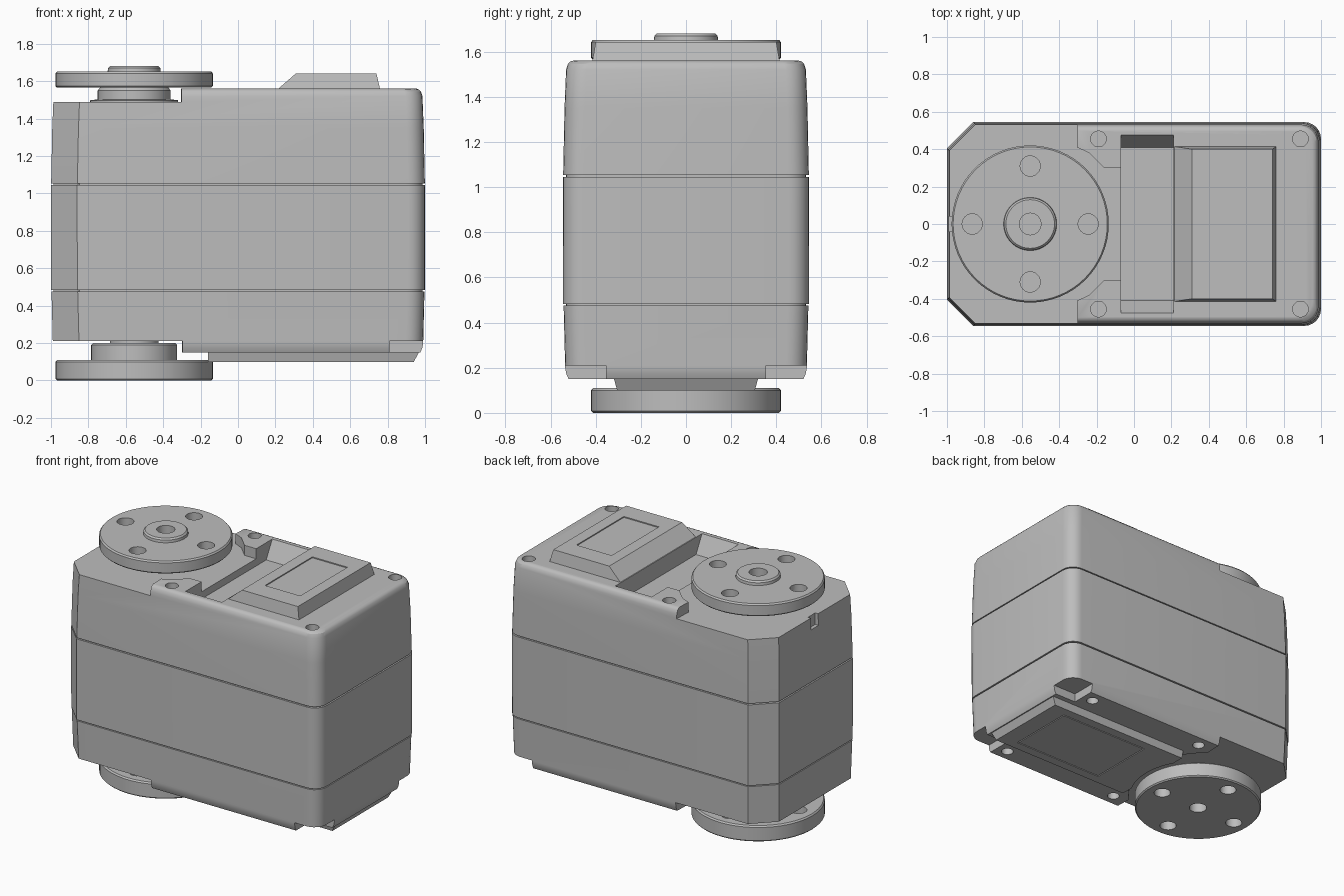
import bpy, bmesh
from math import pi, cos, sin, radians

old = bpy.data.objects.get("Cube")
if old:
    bpy.data.objects.remove(old, do_unlink=True)

# one light grey for everything
grey = bpy.data.materials.new("light_grey")
grey.use_nodes = True
COLOUR = (0.51, 0.51, 0.51, 1)
grey.diffuse_color = COLOUR
grey.node_tree.nodes["Principled BSDF"].inputs["Base Color"].default_value = COLOUR

AXIS_X = -0.555   # shared axis of both output discs


def loft(name, rings):
    """Closed solid through rings of equal point count, bottom to top."""
    bm = bmesh.new()
    loops = [[bm.verts.new(p) for p in ring] for ring in rings]
    n = len(loops[0])
    bm.faces.new(loops[0][::-1])
    bm.faces.new(loops[-1])
    for a, b in zip(loops, loops[1:]):
        for i in range(n):
            j = (i + 1) % n
            bm.faces.new((a[i], a[j], b[j], b[i]))
    bmesh.ops.recalc_face_normals(bm, faces=bm.faces)
    mesh = bpy.data.meshes.new(name)
    bm.to_mesh(mesh)
    bm.free()
    obj = bpy.data.objects.new(name, mesh)
    bpy.context.collection.objects.link(obj)
    mesh.materials.append(grey)
    return obj


def turned(name, x, y, profile, sides=64):
    """Round part from (radius, z) pairs."""
    return loft(name, [[(x + r * cos(2 * pi * i / sides), y + r * sin(2 * pi * i / sides), z)
                        for i in range(sides)] for r, z in profile])


def block(name, low, z0, high, z1):
    """Tapered block; low and high are (x0, x1, half width)."""
    return loft(name, [[(a, -w, z), (b, -w, z), (b, w, z), (a, w, z)]
                       for (a, b, w), z in ((low, z0), (high, z1))])


def prism(name, half, z0, z1):
    """Prism from a half outline mirrored in y."""
    pts = half + [(x, -y) for x, y in reversed(half)]
    return loft(name, [[(x, y, z) for x, y in pts] for z in (z0, z1)])


def cut(obj, cutters):
    for c in cutters:
        c.hide_render = True
        mod = obj.modifiers.new("cut", "BOOLEAN")
        mod.operation, mod.solver, mod.object = "DIFFERENCE", "EXACT", c
        bpy.context.view_layer.objects.active = obj
        bpy.ops.object.modifier_apply(modifier=mod.name)
        bpy.data.objects.remove(c, do_unlink=True)


def case_ring(z, inset):
    """Case outline: chamfered at -x, rounded at +x."""
    x, y, r, c = 1 - inset, 0.545 - inset, 0.09, 0.14
    pts = [(-x, -y + c), (-x + c, -y)]
    for cx, cy, start in ((x - r, -y + r, -90), (x - r, y - r, 0)):
        for i in range(7):
            a = radians(start + 15 * i)
            pts.append((cx + r * cos(a), cy + r * sin(a)))
    pts += [(-x + c, y), (-x, y - c)]
    return [(px, py, z) for px, py in pts]


def case(name, levels):
    return loft(name, [case_ring(z, inset) for z, inset in levels])


# three stacked case shells with fine seams over a core
lower = case("lower_case", [(0.15, 0.025), (0.175, 0.014), (0.20, 0.01), (0.475, 0.003)])
middle = case("middle_case", [(0.483, 0.001), (1.045, 0)])
upper = case("upper_case", [(1.053, 0.001), (1.35, 0.007), (1.52, 0.014),
                            (1.545, 0.022), (1.555, 0.032), (1.56, 0.045)])
core = case("seam_core", [(0.4, 0.013), (1.15, 0.013)])

# upper case: disc deck, cross channel, rear slot and screw holes
deck = [(-1.3, 0.7), (-0.295, 0.7), (-0.305, 0.41), (-0.24, 0.38),
        (-0.16, 0.30), (-0.05, 0.30)]
screw_holes = [(x, s * 0.455) for x in (-0.19, 0.89) for s in (-1, 1)]
cut(upper, [prism("deck_cutter", deck, 1.49, 1.7),
            block("channel_cutter", (-0.07, 0.21, 0.41), 1.44, (-0.07, 0.21, 0.49), 1.585),
            block("slot_cutter", (-1.1, -0.965, 0.04), 1.41, (-1.1, -0.965, 0.04), 1.6)]
    + [turned("hole_cutter", x, y, [(0.042, 1.5), (0.042, 1.7)], 24) for x, y in screw_holes])

# raised cover with a sunken label panel
cover = block("raised_cover", (0.21, 0.76, 0.415), 1.555, (0.31, 0.74, 0.40), 1.642)
cut(cover, [block("label_cutter", (0.39, 0.66, 0.26), 1.635, (0.39, 0.66, 0.26), 1.7)])

# lower case: disc clearance, notched corners and screw holes
lower_deck = [(-1.3, 0.7), (-0.29, 0.7), (-0.30, 0.41), (-0.22, 0.32), (-0.14, 0.2)]
bottom_holes = [(x, s * 0.44) for x in (-0.19, 0.73) for s in (-1, 1)]
corners = []
for s in (-1, 1):
    corner = block("corner_cutter", (0.81, 1.2, 0.2), 0.05, (0.81, 1.2, 0.2), 0.21)
    corner.location.y = s * 0.555
    corners.append(corner)
bpy.context.view_layer.update()
cut(lower, [prism("lower_deck_cutter", lower_deck, 0.0, 0.212)] + corners
    + [turned("hole_cutter", x, y, [(0.04, 0.1), (0.04, 0.22)], 24) for x, y in bottom_holes])

# bottom cover plate, curved around the disc, with an outlined panel
plate = block("bottom_plate", (-0.16, 0.94, 0.305), 0.10, (-0.16, 0.97, 0.32), 0.155)
cut(plate, [turned("disc_clearance", AXIS_X, 0, [(0.45, 0.0), (0.45, 0.3)]),
            block("panel_cutter", (0.11, 0.81, 0.24), 0.05, (0.11, 0.81, 0.24), 0.107)])
panel = block("bottom_panel", (0.117, 0.803, 0.233), 0.10, (0.117, 0.803, 0.233), 0.12)


def output_disc(name, profile, bore):
    """Disc with four bolt holes and a centre bore (z0, z1)."""
    disc = turned(name, AXIS_X, 0, profile)
    z0, z1 = profile[0][1] - 0.05, profile[-1][1] + 0.05
    holes = [turned("bolt_cutter", AXIS_X + 0.31 * cos(k * pi / 2), 0.31 * sin(k * pi / 2),
                    [(0.054, z0), (0.054, z1)], 24) for k in range(4)]
    holes.append(turned("bore_cutter", AXIS_X, 0, [(0.058, z) for z in bore], 24))
    cut(disc, holes)
    return disc


top_disc = output_disc("top_disc", [(0.412, 1.565), (0.42, 1.573), (0.42, 1.642), (0.412, 1.652),
                                    (0.142, 1.652), (0.14, 1.67), (0.13, 1.68)], (1.6, 1.8))
bottom_disc = output_disc("bottom_disc", [(0.412, 0.0), (0.42, 0.008), (0.42, 0.10),
                                          (0.412, 0.11)], (-0.1, 0.08))

# shafts between the discs and the case
top_shaft = turned("top_shaft", AXIS_X, 0, [(0.235, 1.48), (0.235, 1.498), (0.195, 1.503),
                                            (0.195, 1.55), (0.18, 1.57)])
bottom_shaft = turned("bottom_shaft", AXIS_X, 0, [(0.23, 0.105), (0.23, 0.19), (0.22, 0.20),
                                                  (0.13, 0.20), (0.13, 0.23)])

# smooth the round sides, keep edges crisp
bpy.ops.object.select_all(action="DESELECT")
parts = [lower, middle, upper, core, cover, plate, panel,
         top_disc, bottom_disc, top_shaft, bottom_shaft]
for part in parts:
    part.select_set(True)
bpy.context.view_layer.objects.active = parts[0]
bpy.ops.object.shade_smooth_by_angle(angle=radians(28))
